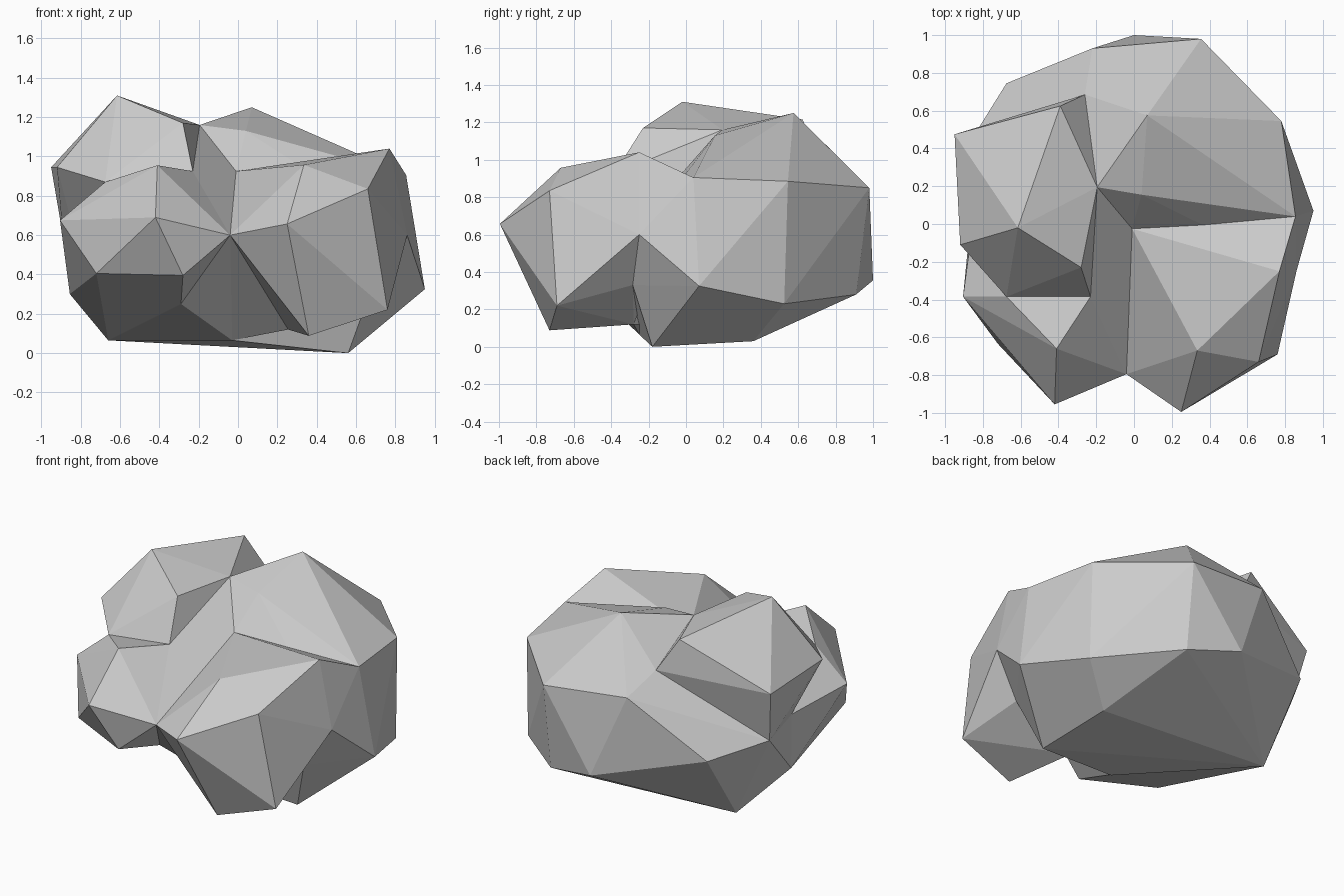
import bpy
import bmesh

cube = bpy.data.objects.get("Cube")
if cube:
    bpy.data.objects.remove(cube, do_unlink=True)

# One plain stone colour
stone = bpy.data.materials.new("stone_grey")
stone.use_nodes = True
stone.diffuse_color = (0.6, 0.6, 0.6, 1)
shader = next(n for n in stone.node_tree.nodes if n.type == "BSDF_PRINCIPLED")
shader.inputs["Base Color"].default_value = stone.diffuse_color
shader.inputs["Roughness"].default_value = 0.9


def chunk(name, corners):
    """Faceted boulder chunk: the tight convex skin around its corners."""
    bm = bmesh.new()
    for corner in corners:
        bm.verts.new(corner)
    bmesh.ops.convex_hull(bm, input=bm.verts[:])
    loose = [v for v in bm.verts if not v.link_faces]
    bmesh.ops.delete(bm, geom=loose, context="VERTS")
    bmesh.ops.recalc_face_normals(bm, faces=bm.faces[:])
    mesh = bpy.data.meshes.new(name)
    bm.to_mesh(mesh)
    bm.free()
    mesh.materials.append(stone)
    rock = bpy.data.objects.new(name, mesh)
    bpy.context.collection.objects.link(rock)
    return rock


# Corners shared by neighbouring chunks, where the cracks between them meet
front_notch = (-.04, -.795, .6)
top_saddle = (-.01, -.025, .925)
top_crest = (-.195, .195, 1.16)
right_shelf = (-.23, -.385, .925)
right_ledge = (-.675, -.385, .87)
right_crack = (-.84, .1, .64)
back_crack = (-.89, .4, .595)
back_groove = (-.26, .685, 1)
left_ridge_end = (.855, .04, .905)
left_crack_top = (.86, -.25, .6)
left_crack_low = (.68, -.285, .33)
under_front = (-.29, -.4, .25)
under_middle = (-.03, -.25, .065)
under_left = (.255, -.28, .12)
under_right = (-.66, .42, .065)
right_foot = (-.855, .125, .3)

# Large back chunk that carries the base
chunk("back_chunk", [
    top_saddle, top_crest, back_groove, back_crack, left_ridge_end,
    left_crack_top, left_crack_low, under_middle, under_right, right_foot,
    (.04, .155, 1.13), (.07, .575, 1.25), (.32, .56, 1.1),
    (.78, .545, .885), (.355, .98, .85), (-.22, .93, .9),
    (0, 1, .355), (-.675, .745, .53), (.35, .91, .28),
    (.785, .525, .23), (.95, .07, .325), (.54, .36, .03), (.56, -.18, 0),
])

# Front left chunk
chunk("front_left_chunk", [
    top_saddle, front_notch, left_ridge_end, left_crack_top, left_crack_low,
    under_left,
    (.77, -.25, 1.04), (.335, -.67, .957), (.66, -.73, .835),
    (.25, -.995, .657), (.76, -.69, .22), (.36, -.73, .088),
])

# Small front right chunk
chunk("front_right_chunk", [
    front_notch, right_shelf, right_ledge, right_crack, right_foot,
    under_front, under_right,
    (-.41, -.66, .955), (-.42, -.955, .69), (-.905, -.385, .675),
    (-.72, -.635, .405), (-.28, -.845, .395),
])

# Raised top right chunk
chunk("top_right_chunk", [
    top_crest, right_shelf, right_ledge, right_crack, back_crack, back_groove,
    (-.615, -.02, 1.31), (-.92, -.11, .945), (-.95, .475, .945),
    (-.39, .625, 1.215), (-.28, -.23, 1.17),
])

# Inner chunk closing the cracks between the others
chunk("core_chunk", [
    top_saddle, top_crest, front_notch, right_shelf, right_crack, back_crack,
    under_front, under_middle, under_left, under_right, right_foot,
])
